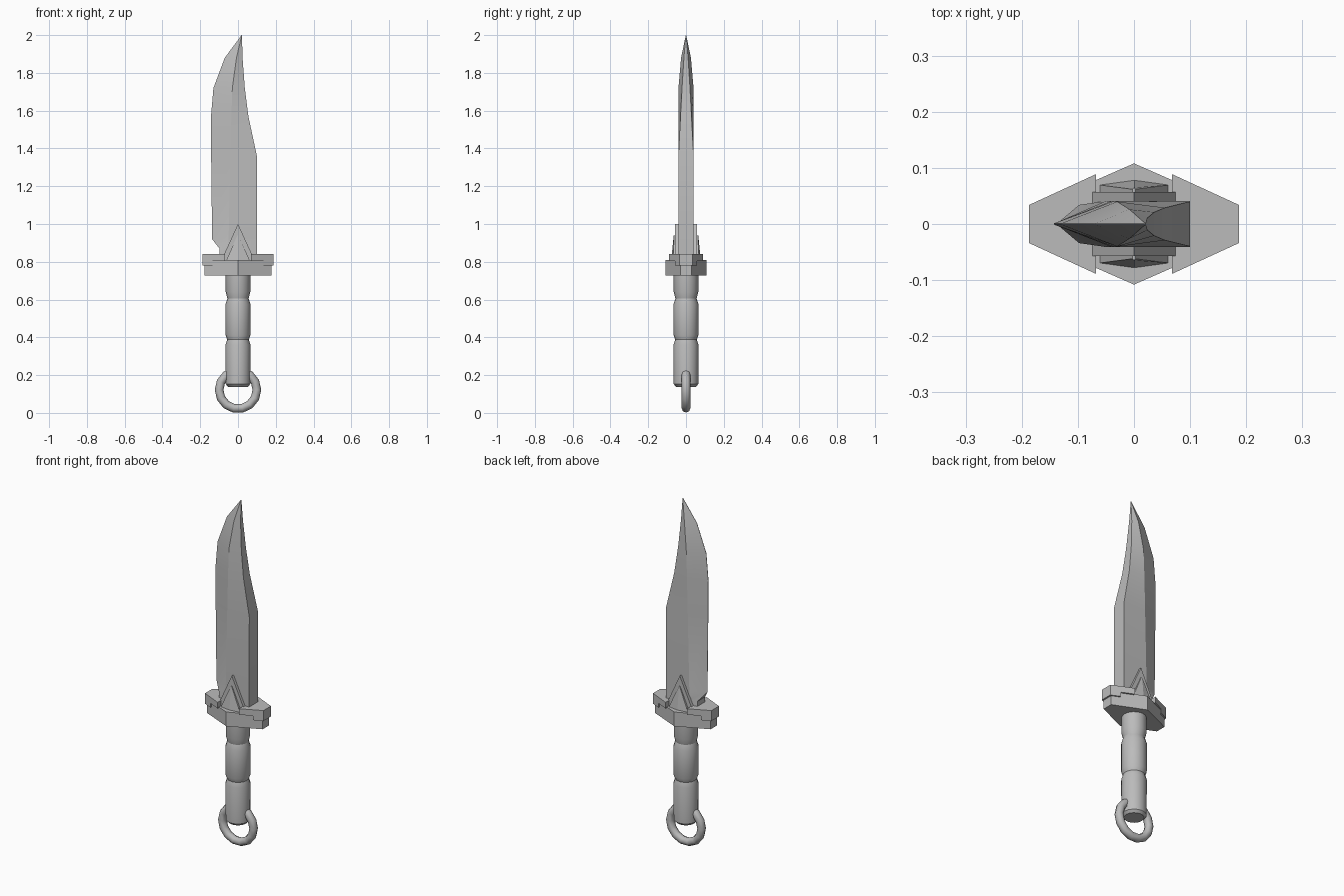
import bpy, bmesh, math

if "Cube" in bpy.data.objects:
    bpy.data.objects.remove(bpy.data.objects["Cube"], do_unlink=True)

steel = bpy.data.materials.new("grey_steel")
steel.use_nodes = True
COLOUR = (0.5, 0.5, 0.5, 1)
steel.diffuse_color = COLOUR
steel.node_tree.nodes["Principled BSDF"].inputs["Base Color"].default_value = COLOUR


def smooth(obj, angle):
    bpy.ops.object.select_all(action="DESELECT")
    obj.select_set(True)
    bpy.context.view_layer.objects.active = obj
    bpy.ops.object.shade_smooth_by_angle(angle=math.radians(angle))


def loft(name, loops, angle=None):
    """Skin a stack of matching closed loops and cap both ends."""
    bm = bmesh.new()
    rings = [[bm.verts.new(p) for p in loop] for loop in loops]
    n = len(rings[0])
    for a, b in zip(rings, rings[1:]):
        for i in range(n):
            j = (i + 1) % n
            bm.faces.new((a[i], a[j], b[j], b[i]))
    bm.faces.new(rings[0])
    bm.faces.new(rings[-1])
    bmesh.ops.remove_doubles(bm, verts=bm.verts, dist=0.0001)
    bmesh.ops.recalc_face_normals(bm, faces=bm.faces)
    mesh = bpy.data.meshes.new(name)
    bm.to_mesh(mesh)
    bm.free()
    mesh.materials.append(steel)
    obj = bpy.data.objects.new(name, mesh)
    bpy.context.collection.objects.link(obj)
    if angle:
        smooth(obj, angle)
    return obj


def prism(name, outline, z0, z1):
    return loft(name, [[(x, y, z) for x, y in outline] for z in (z0, z1)])


# Blade: height, edge x, edge half width, ridge x, ridge half width, spine x, spine half width
sections = [
    (0.78, -0.095, 0.034, -0.05, 0.041, 0.10, 0.041),
    (0.87, -0.098, 0.034, -0.05, 0.041, 0.10, 0.041),
    (0.92, -0.137, 0.001, -0.05, 0.041, 0.10, 0.041),
    (1.36, -0.142, 0.001, -0.04, 0.041, 0.10, 0.040),
    (1.57, -0.143, 0.001, -0.035, 0.041, 0.055, 0.029),
    (1.72, -0.130, 0.001, -0.03, 0.040, 0.036, 0.021),
    (1.88, -0.070, 0.001, -0.008, 0.026, 0.024, 0.011),
    (2.00, 0.019, 0.001, 0.020, 0.001, 0.021, 0.001),
]
loft("blade", [[(xe, -e, z), (xr, -t, z), (xs, -s, z), (xs, s, z), (xr, t, z), (xe, e, z)]
               for z, xe, e, xr, t, xs, s in sections], 16)

# Guard: hexagonal slab with stepped end blocks
prism("guard_slab", [(-0.178, -0.03), (0, -0.108), (0.178, -0.03),
                     (0.178, 0.03), (0, 0.108), (-0.178, 0.03)], 0.728, 0.81)


def end_outline(side, inner):
    y = 0.034 + (0.187 - inner) * 0.46
    return [(side * inner, -y), (side * 0.187, -0.034), (side * 0.187, 0.034), (side * inner, y)]


for label, side in (("left", 1), ("right", -1)):
    prism("guard_cap_" + label, end_outline(side, 0.068), 0.805, 0.84)
    prism("guard_step_" + label, end_outline(side, 0.135), 0.78, 0.806)

# Pointed plates on both faces of the blade root
for label, side in (("front", -1), ("back", 1)):
    triangle = [(-0.092, 0.80), (0.092, 0.80), (0, 1.0)]
    loft("root_plate_" + label, [[(x, side * y, z) for x, z in triangle] for y in (0.035, 0.057)])
    loft("root_point_" + label, [
        [(-0.065, side * 0.05, 0.80), (0.065, side * 0.05, 0.80),
         (0.065, side * 0.07, 0.80), (0, side * 0.079, 0.80), (-0.065, side * 0.07, 0.80)],
        [(x, side * y, 0.94) for x, y in
         ((-0.003, 0.05), (0.003, 0.05), (0.003, 0.062), (0, 0.065), (-0.003, 0.062))]])

# Grip: turned profile with two waists
profile = [(0.052, 0.138), (0.065, 0.152), (0.066, 0.36), (0.057, 0.388), (0.066, 0.412),
           (0.066, 0.575), (0.056, 0.605), (0.065, 0.64), (0.065, 0.735)]
SIDES = 16
loft("grip", [[(r * math.cos(math.tau * i / SIDES), r * math.sin(math.tau * i / SIDES), z)
               for i in range(SIDES)] for r, z in profile], 25)

# Lanyard ring through the pommel
bpy.ops.mesh.primitive_torus_add(major_segments=14, minor_segments=8, major_radius=0.1,
                                 minor_radius=0.023, location=(0, 0, 0.122),
                                 rotation=(math.pi / 2, 0, 0))
ring = bpy.context.object
ring.name = "lanyard_ring"
ring.data.materials.append(steel)
smooth(ring, 50)
